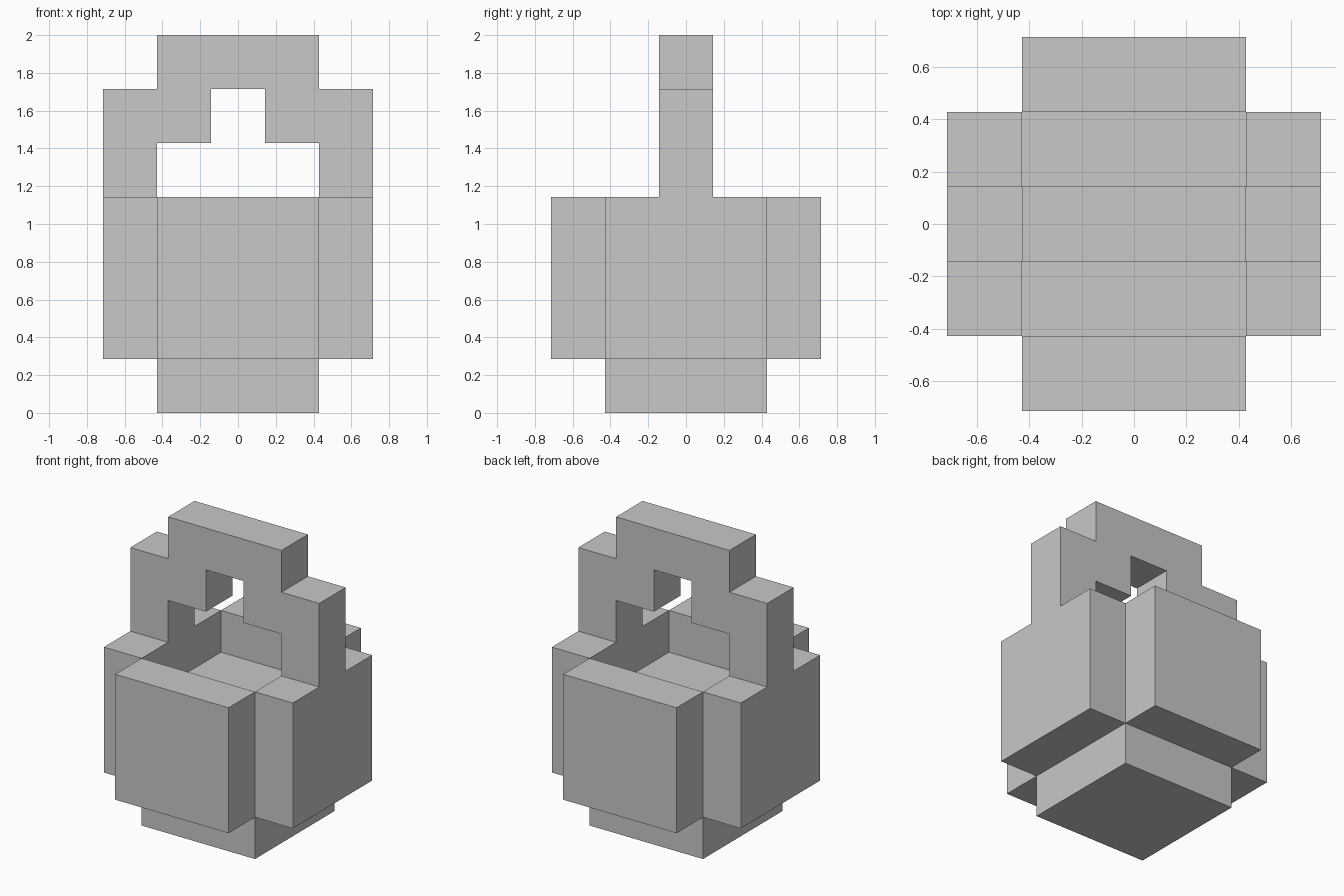
import bpy
import bmesh
from mathutils import Matrix, Vector

default_cube = bpy.data.objects.get("Cube")
if default_cube:
    bpy.data.objects.remove(default_cube, do_unlink=True)

U = 2 / 7  # one block of the grid

grey = bpy.data.materials.new("light_grey")
grey.use_nodes = True
colour = (0.58, 0.58, 0.58, 1)
grey.diffuse_color = colour
grey.node_tree.nodes["Principled BSDF"].inputs["Base Color"].default_value = colour


def finish(name, bm):
    """Scale block units to size and link the part."""
    bmesh.ops.scale(bm, vec=(U, U, U), verts=bm.verts)
    bmesh.ops.recalc_face_normals(bm, faces=bm.faces)
    mesh = bpy.data.meshes.new(name)
    bm.to_mesh(mesh)
    bm.free()
    mesh.materials.append(grey)
    obj = bpy.data.objects.new(name, mesh)
    bpy.context.collection.objects.link(obj)
    return obj


def box(name, low, high, turn=0):
    """Box between two corners in block units, turned about z."""
    low, high = Vector(low), Vector(high)
    bm = bmesh.new()
    place = (Matrix.Rotation(turn, 4, "Z")
             @ Matrix.Translation((low + high) / 2)
             @ Matrix.Diagonal((*(high - low), 1)))
    bmesh.ops.create_cube(bm, size=1, matrix=place)
    return finish(name, bm)


# Solid basket core: its top is the sunken floor, its foot shows below the walls
box("basket_core", (-1.5, -1.5, 0), (1.5, 1.5, 3))

# Four walls around the core, rising one block above the floor
quarter = 1.5707963
for i, side in enumerate(("front", "left", "back", "right")):
    box(side + "_wall", (-1.5, -2.5, 1), (1.5, -1.5, 4), i * quarter)

# Stepped arch handle: half outline, mirrored, then extruded one block deep
half = [(0.5, 6), (0.5, 5), (1.5, 5), (1.5, 4),
        (2.5, 4), (2.5, 6), (1.5, 6), (1.5, 7)]
outline = half + [(-x, z) for x, z in reversed(half)]
bm = bmesh.new()
face = bm.faces.new([bm.verts.new((x, -0.5, z)) for x, z in outline])
arch = bmesh.ops.extrude_face_region(bm, geom=[face])["geom"]
bmesh.ops.translate(bm, vec=(0, 1, 0),
                    verts=[v for v in arch if isinstance(v, bmesh.types.BMVert)])
finish("handle", bm)
